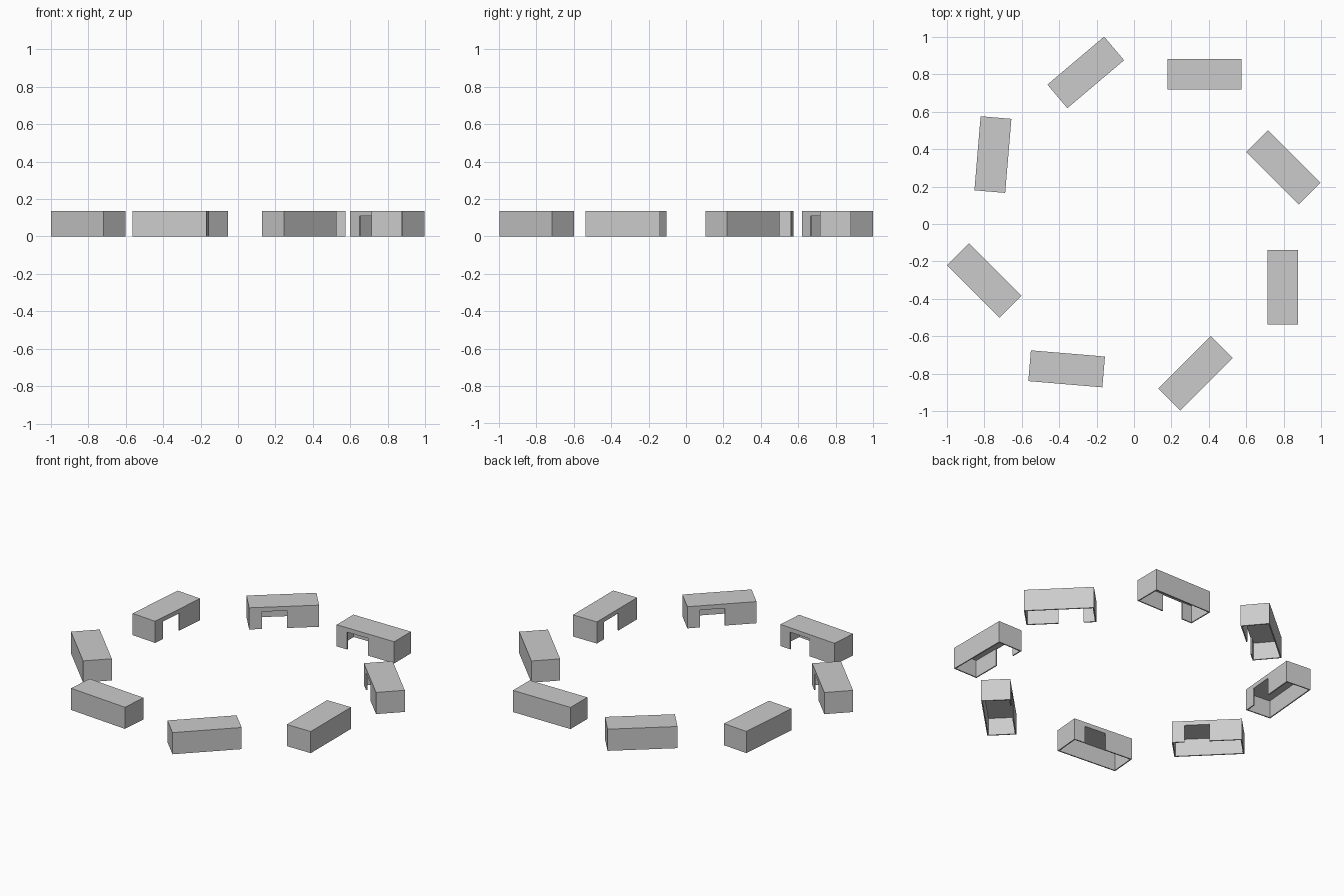
import bpy, bmesh
from math import radians
from mathutils import Matrix

if "Cube" in bpy.data.objects:
    bpy.data.objects.remove(bpy.data.objects["Cube"])

L, W, H = 0.397, 0.165, 0.135    # desk length, depth, height
T, TOP = 0.007, 0.027            # panel and desktop thickness
GAP = (-0.127, 0.016)            # knee opening along the inner side


def add_box(bm, x0, x1, y0, y1, z0, z1):
    size = Matrix.Diagonal((x1 - x0, y1 - y0, z1 - z0, 1))
    centre = Matrix.Translation(((x0 + x1) / 2, (y0 + y1) / 2, (z0 + z1) / 2))
    bmesh.ops.create_cube(bm, size=1, matrix=centre @ size)


def desk_mesh():
    bm = bmesh.new()
    x, y, z = L / 2, W / 2, H - TOP
    add_box(bm, -x, x, -y, y, z, H)                    # desktop
    add_box(bm, -x, x, y - T, y, 0, z)                 # outer modesty panel
    for a, b in ((-x, -x + T), (x - T, x)):            # end panels
        add_box(bm, a, b, -y + T, y - T, 0, z)
    for a, b in ((-x, GAP[0]), (GAP[1], x)):           # inner panels beside the opening
        add_box(bm, a, b, -y, -y + T, 0, z)
    mesh = bpy.data.meshes.new("desk")
    bm.to_mesh(mesh)
    bm.free()
    return mesh


# Ring of desks: x, y, rotation (outer panel faces away from the centre)
DESKS = [
    (0.377, 0.80, 0), (0.798, 0.302, -45), (0.795, -0.338, -90),
    (0.328, -0.798, -135), (-0.36, -0.774, 175.2), (-0.80, -0.302, 135),
    (-0.754, 0.371, 85.2), (-0.258, 0.81, 40.2),
]
mesh = desk_mesh()
for i, (px, py, angle) in enumerate(DESKS, 1):
    desk = bpy.data.objects.new(f"desk_{i}", mesh)
    desk.location = (px, py, 0)
    desk.rotation_euler.z = radians(angle)
    bpy.context.collection.objects.link(desk)
